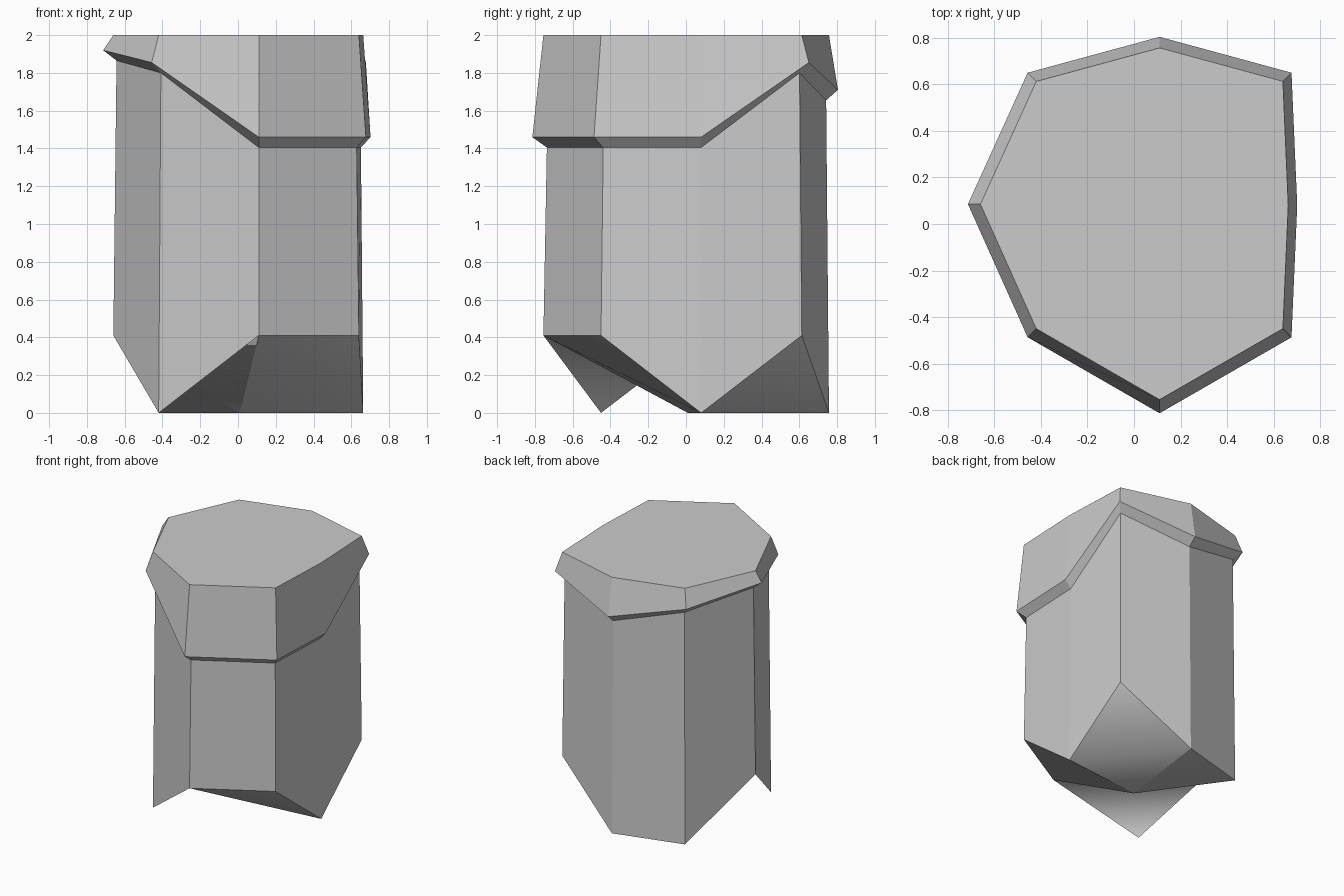
import bpy
import bmesh

cube = bpy.data.objects.get("Cube")
if cube:
    bpy.data.objects.remove(cube, do_unlink=True)

stone = bpy.data.materials.new("pale_grey_stone")
stone.use_nodes = True
GREY = (0.6, 0.6, 0.6, 1)
stone.diffuse_color = GREY
stone.node_tree.nodes["Principled BSDF"].inputs["Base Color"].default_value = GREY

# Irregular eight-sided outline, anticlockwise from the -x corner
OUTLINE = [(-.66, .085), (-.42, -.45), (.11, -.755), (.64, -.45),
           (.663, .08), (.64, .613), (.11, .757), (-.42, .613)]
FOOT_Z = [.41, 0, .41, .41, 0, .41, 0, 0]
RIM_Z = [1.92, 1.855, 1.46, 1.46, 1.46, 1.855, 1.71, 1.86]
PIVOT = (.11, .08)
SIDES = len(OUTLINE)


def ring(bm, scale, heights):
    """Outline scaled about its pivot, with one height for each corner."""
    return [bm.verts.new((PIVOT[0] + (x - PIVOT[0]) * scale,
                          PIVOT[1] + (y - PIVOT[1]) * scale, z))
            for (x, y), z in zip(OUTLINE, heights)]


def bridge(bm, low, high):
    for i in range(SIDES):
        j = (i + 1) % SIDES
        bm.faces.new((low[i], low[j], high[j], high[i]))


def finish(bm, name):
    mesh = bpy.data.meshes.new(name)
    bm.normal_update()
    bm.to_mesh(mesh)
    bm.free()
    mesh.materials.append(stone)
    obj = bpy.data.objects.new(name, mesh)
    bpy.context.collection.objects.link(obj)
    return obj


collar_z = [z - .055 for z in RIM_Z]

# Cap: underside lip, sloping skirt and flat top
bm = bmesh.new()
collar = ring(bm, .978, collar_z)
rim = ring(bm, 1.07, RIM_Z)
top = ring(bm, 1, [2] * SIDES)
bridge(bm, collar, rim)
bridge(bm, rim, top)
bm.faces.new(top)
finish(bm, "cap")

# Shaft: slightly tapered walls
bm = bmesh.new()
bridge(bm, ring(bm, 1, FOOT_Z), ring(bm, .978, collar_z))
finish(bm, "shaft")

# Foot: jagged underside folded around a centre point
bm = bmesh.new()
a, b, c, d, e, f, g, h = ring(bm, 1, FOOT_Z)
o = bm.verts.new((.01, .01, 0))
for tri in ((o, c, a), (c, b, a), (o, e, c), (e, d, c),
            (o, g, e), (g, f, e), (o, h, g), (o, a, h)):
    bm.faces.new(tri).smooth = True
for corner in (a, c, e, g):
    bm.edges.get((o, corner)).smooth = False
finish(bm, "foot")
